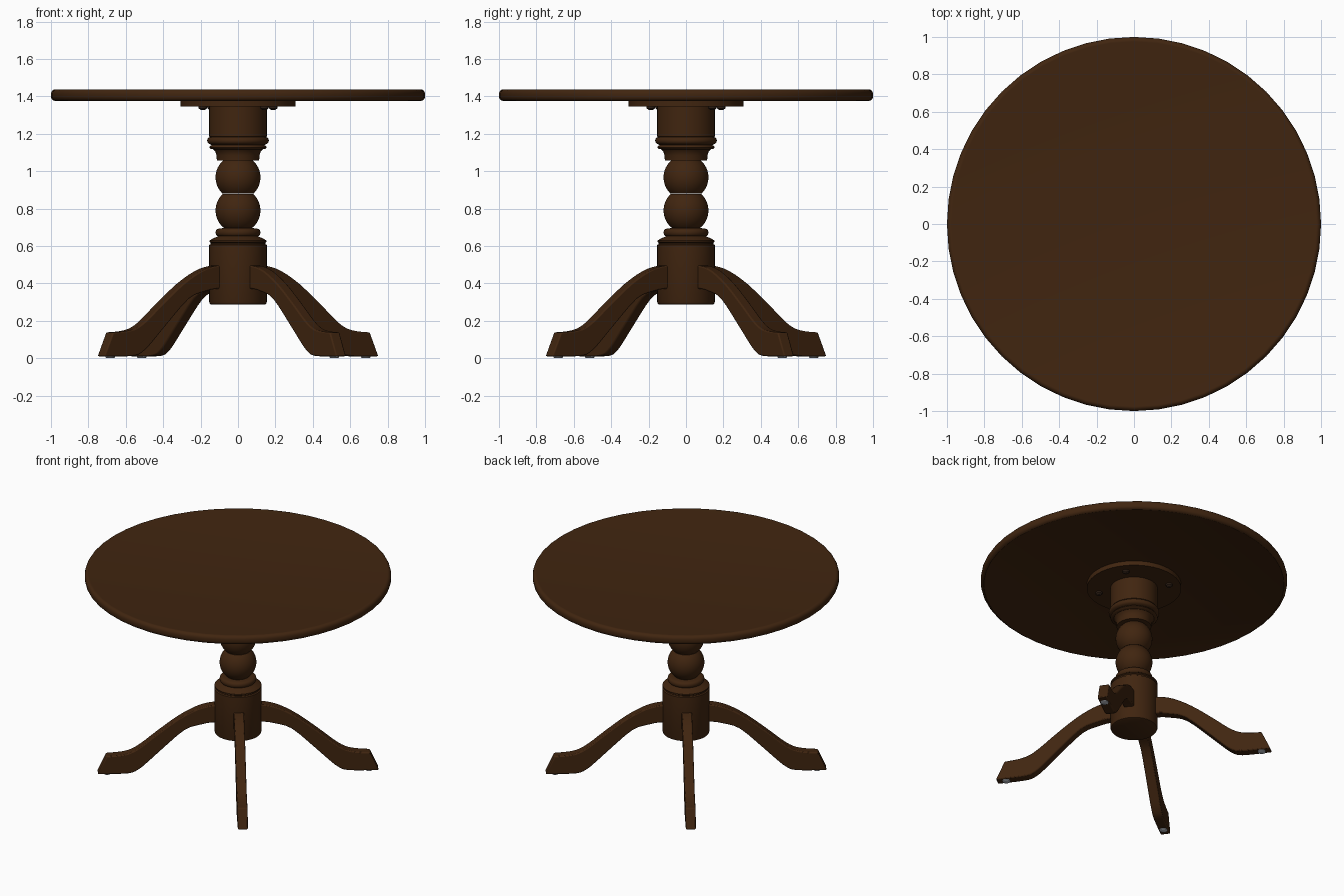
import bpy, bmesh, math
from mathutils import Matrix, Vector

cube = bpy.data.objects.get("Cube")
if cube:
    bpy.data.objects.remove(cube)


def material(name, rgb):
    m = bpy.data.materials.new(name)
    m.use_nodes = True
    m.diffuse_color = (*rgb, 1)
    m.node_tree.nodes["Principled BSDF"].inputs["Base Color"].default_value = (*rgb, 1)
    return m


wood = material("dark walnut", (0.052, 0.0185, 0.005))
screw_metal = material("dark bronze", (0.03, 0.015, 0.008))
glide_grey = material("pale grey", (0.42, 0.44, 0.48))


def finish(name, bm, mat, angle=35):
    bmesh.ops.recalc_face_normals(bm, faces=bm.faces)
    me = bpy.data.meshes.new(name)
    bm.to_mesh(me)
    bm.free()
    me.materials.append(mat)
    ob = bpy.data.objects.new(name, me)
    bpy.context.collection.objects.link(ob)
    bpy.ops.object.select_all(action="DESELECT")
    ob.select_set(True)
    bpy.context.view_layer.objects.active = ob
    bpy.ops.object.shade_smooth_by_angle(angle=math.radians(angle))
    return ob


def lathe(name, profile, mat, sides=48, at=(0, 0)):
    """Turn an (r, z) profile about the vertical axis and cap both ends."""
    bm = bmesh.new()
    rings = []
    for r, z in profile:
        rings.append([bm.verts.new((at[0] + r * math.cos(a), at[1] + r * math.sin(a), z))
                      for a in (math.tau * i / sides for i in range(sides))])
    for low, high in zip(rings, rings[1:]):
        for i in range(sides):
            j = (i + 1) % sides
            bm.faces.new((low[i], low[j], high[j], high[i]))
    bm.faces.new(rings[0][::-1])
    bm.faces.new(rings[-1])
    return finish(name, bm, mat)


def arc(r, z, radius, start, end, steps=8, height=None):
    """Profile points on an arc, angles in degrees from horizontal."""
    height = height or radius
    pts = []
    for i in range(steps + 1):
        a = math.radians(start + (end - start) * i / steps)
        pts.append((r + radius * math.cos(a), z + height * math.sin(a)))
    return pts


def smooth_path(points, steps=3):
    """Catmull-Rom curve through the points."""
    p = [Vector(q) for q in points]
    p = [p[0]] + p + [p[-1]]
    out = []
    for a, b, c, d in zip(p, p[1:], p[2:], p[3:]):
        for i in range(steps):
            t = i / steps
            out.append(0.5 * (2 * b + (c - a) * t + (2 * a - 5 * b + 4 * c - d) * t * t
                              + (3 * b - a - 3 * c + d) * t ** 3))
    return out + [p[-1]]


# Round top with a softened rim, and its mounting plate
lathe("table_top", [(0.975, 1.377)] + arc(0.975, 1.40, 0.025, -80, 0, 4)
      + arc(0.975, 1.413, 0.025, 0, 80, 4) + [(0.975, 1.437)], wood)
lathe("mounting_plate", [(0.308, 1.345), (0.308, 1.38)], wood)

# Turned pedestal: lower drum, two balls, upper drum
lathe("lower_drum", [(0.142, 0.286), (0.15, 0.29), (0.154, 0.30), (0.154, 0.605), (0.146, 0.61),
                     (0.146, 0.617), (0.153, 0.622), (0.153, 0.628), (0.135, 0.64),
                     (0.115, 0.648)] + arc(0.105, 0.672, 0.015, -80, 80, 6, 0.02)
      + [(0.085, 0.695)], wood)
lathe("lower_ball", arc(0, 0.79, 0.12, -55, 47, 14), wood)
lathe("upper_ball", arc(0, 0.967, 0.12, -47, 55, 14), wood)
lathe("upper_drum", [(0.085, 1.056), (0.113, 1.056), (0.115, 1.085), (0.121, 1.105),
                     (0.132, 1.117), (0.148, 1.12), (0.154, 1.126), (0.15, 1.134),
                     (0.14, 1.14)] + arc(0.145, 1.163, 0.02, -80, 80, 6)
      + [(0.154, 1.185), (0.154, 1.35)], wood)

# Curved leg outline as (radius, height) along the upper and lower edges
UPPER = [(0.11, 0.497), (0.18, 0.492), (0.27, 0.466), (0.39, 0.398), (0.53, 0.29),
         (0.63, 0.207), (0.70, 0.163), (0.77, 0.145), (0.86, 0.138)]
LOWER = [(0.11, 0.37), (0.17, 0.37), (0.24, 0.357), (0.35, 0.318), (0.50, 0.18),
         (0.59, 0.092), (0.65, 0.04), (0.72, 0.012), (0.918, 0.01)]
HALF_WIDTH = 0.033


def leg(name, angle):
    bm = bmesh.new()
    sections = []
    for u, l in zip(smooth_path(UPPER), smooth_path(LOWER)):
        sections.append([bm.verts.new((p.x, side * HALF_WIDTH, p.y))
                         for p, side in ((u, -1), (u, 1), (l, 1), (l, -1))])
    for a, b in zip(sections, sections[1:]):
        for i in range(4):
            j = (i + 1) % 4
            bm.faces.new((a[i], a[j], b[j], b[i]))
    bm.faces.new(sections[0])
    bm.faces.new(sections[-1])
    bmesh.ops.transform(bm, matrix=Matrix.Rotation(angle, 4, "Z"), verts=bm.verts)
    ob = finish(name, bm, wood)
    bevel = ob.modifiers.new("soft_edges", "BEVEL")
    bevel.width = 0.007
    bevel.segments = 2
    bevel.limit_method = "ANGLE"
    bevel.angle_limit = math.radians(50)


# Four legs, each with a floor glide, and four screws under the plate
for i, place in enumerate(("back_left", "back_right", "front_right", "front_left")):
    angle = math.radians(37 + 90 * i)
    direction = Vector((math.cos(angle), math.sin(angle)))
    leg(place + "_leg", angle)
    lathe(place + "_glide", [(0.02, 0), (0.026, 0.004), (0.026, 0.014)], glide_grey, 16,
          direction * 0.855)
    lathe(place + "_screw", [(0.012, 1.328), (0.022, 1.335), (0.024, 1.346)], screw_metal, 12,
          direction * 0.235)
